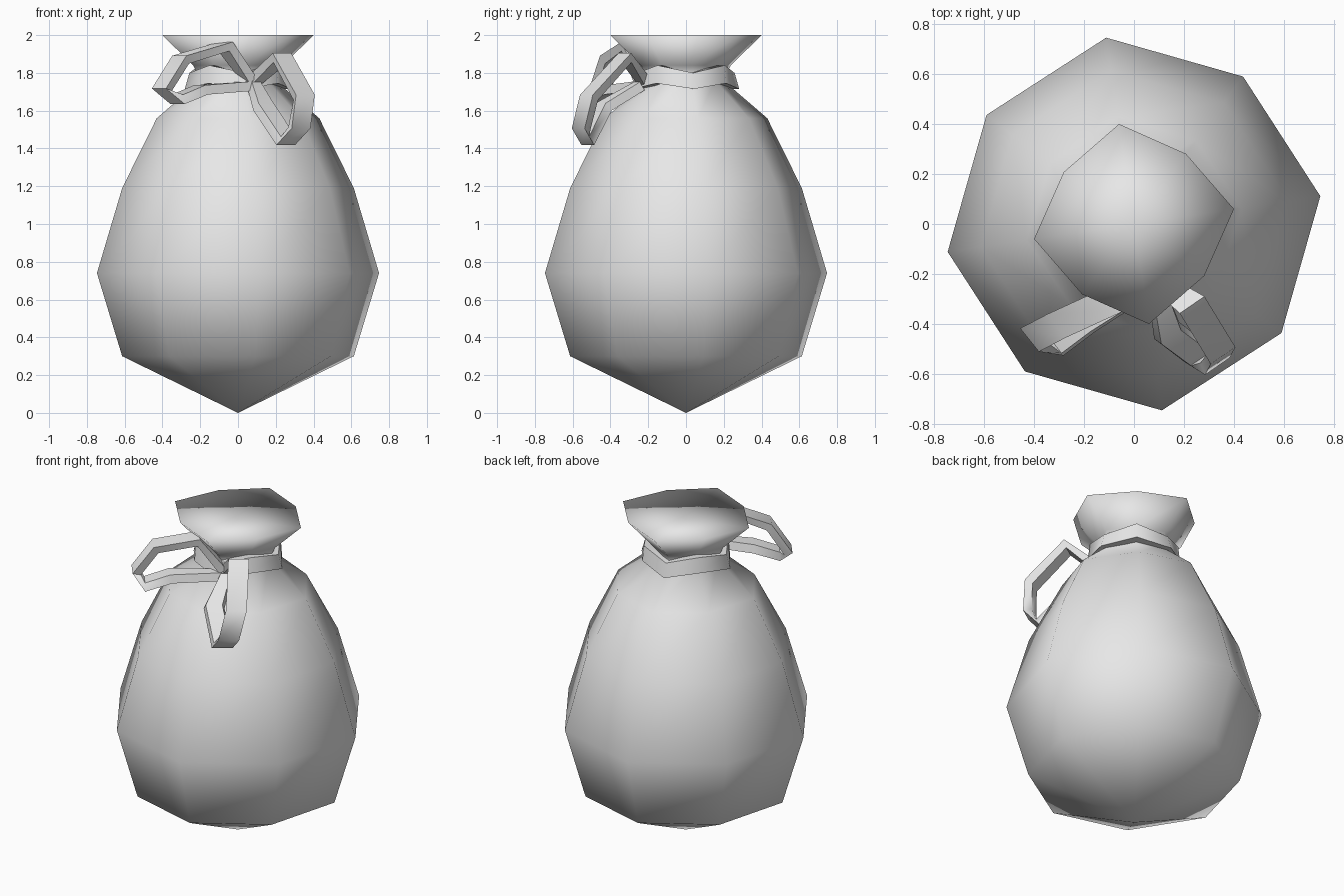
import bpy, bmesh, math
from mathutils import Vector

cube = bpy.data.objects.get("Cube")
if cube:
    bpy.data.objects.remove(cube, do_unlink=True)

SIDES = 8
TURN = math.radians(8.5)

grey = bpy.data.materials.new("cloth_grey")
grey.use_nodes = True
colour = (0.8, 0.8, 0.8, 1)
grey.diffuse_color = colour
grey.node_tree.nodes["Principled BSDF"].inputs["Base Color"].default_value = colour


def ring(bm, radius, odd_radius, z, odd_z=None):
    """Eight points, every second one with its own radius and height."""
    points = []
    for i in range(SIDES):
        a = TURN + math.tau * i / SIDES
        r, h = (odd_radius, z if odd_z is None else odd_z) if i % 2 else (radius, z)
        points.append(bm.verts.new((r * math.cos(a), r * math.sin(a), h)))
    return points


def bridge(bm, a, b):
    n = len(a)
    for i in range(n):
        j = (i + 1) % n
        bm.faces.new((a[i], a[j], b[j], b[i]))


def fan(bm, points, z):
    tip = bm.verts.new((0, 0, z))
    for i in range(len(points)):
        bm.faces.new((points[i], points[(i + 1) % len(points)], tip))


def finish(bm, name, angle=None):
    bmesh.ops.recalc_face_normals(bm, faces=bm.faces)
    mesh = bpy.data.meshes.new(name)
    bm.to_mesh(mesh)
    bm.free()
    mesh.materials.append(grey)
    obj = bpy.data.objects.new(name, mesh)
    bpy.context.collection.objects.link(obj)
    bpy.ops.object.select_all(action='DESELECT')
    obj.select_set(True)
    bpy.context.view_layer.objects.active = obj
    if angle is None:
        bpy.ops.object.shade_smooth()
    else:
        bpy.ops.object.shade_smooth_by_angle(angle=math.radians(angle))
    return obj


# Sack: pointed base, full belly, tied neck and flared mouth
profile = [(0.62, 0.61, 0.30), (0.755, 0.735, 0.74), (0.62, 0.605, 1.19),
           (0.435, 0.415, 1.56), (0.20, 0.19, 1.76), (0.24, 0.21, 1.84),
           (0.405, 0.35, 2.0)]
bm = bmesh.new()
rings = [ring(bm, *p) for p in profile]
for low, high in zip(rings, rings[1:]):
    bridge(bm, low, high)
fan(bm, rings[0], 0)
fan(bm, rings[-1], 1.97)
finish(bm, "sack")

# Ribbon band wound round the neck, with wavy edges
bm = bmesh.new()
section = [ring(bm, 0.285, 0.265, 1.715, 1.745), ring(bm, 0.26, 0.255, 1.80, 1.84),
           ring(bm, 0.18, 0.18, 1.80, 1.84), ring(bm, 0.18, 0.18, 1.715, 1.745)]
for i in range(4):
    bridge(bm, section[i], section[(i + 1) % 4])
finish(bm, "neck_band", 60)


def ribbon_loop(name, path, across, width, thick):
    """Flat ribbon swept along a path, its width lying along one direction."""
    bm = bmesh.new()
    pts = [Vector(p) for p in path]
    across = Vector(across).normalized()
    sections = []
    for i, p in enumerate(pts):
        along = pts[min(i + 1, len(pts) - 1)] - pts[max(i - 1, 0)]
        normal = along.cross(across).normalized()
        taper = 0.6 if i in (0, len(pts) - 1) else 1
        w, t = across * width * taper / 2, normal * thick / 2
        sections.append([bm.verts.new(p + a) for a in (w + t, t - w, -w * 0.8 - t, w * 0.8 - t)])
    for a, b in zip(sections, sections[1:]):
        bridge(bm, a, b)
    bm.faces.new(sections[0])
    bm.faces.new(sections[-1])
    return finish(bm, name, 60)


# Bow: one raised loop and one drooping loop
ribbon_loop("right_bow_loop",
            [(0.06, -0.24, 1.76), (-0.07, -0.30, 1.94), (-0.30, -0.40, 1.87),
             (-0.40, -0.45, 1.71), (-0.32, -0.48, 1.66), (-0.20, -0.39, 1.71),
             (0.06, -0.25, 1.73)], (0.6, -0.75, 0), 0.12, 0.05)
ribbon_loop("left_bow_loop",
            [(0.08, -0.22, 1.75), (0.23, -0.32, 1.88), (0.345, -0.51, 1.67),
             (0.32, -0.55, 1.51), (0.26, -0.53, 1.44), (0.14, -0.44, 1.62),
             (0.09, -0.25, 1.73)], (0.8, 0.55, 0), 0.12, 0.05)
